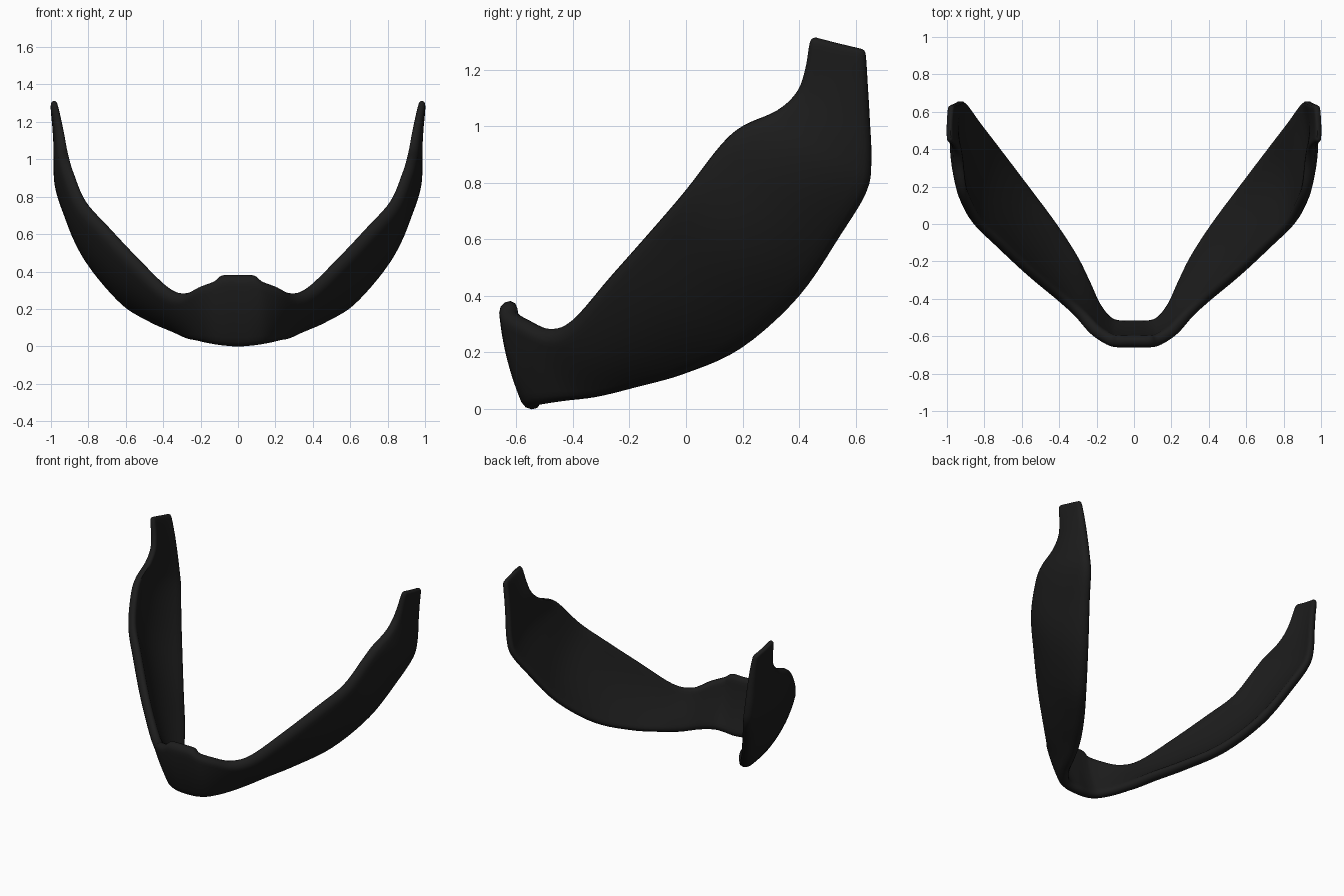
import bpy, bmesh, math
from mathutils import Vector

if "Cube" in bpy.data.objects:
    bpy.data.objects.remove(bpy.data.objects["Cube"])

# Half of the strap: (top edge xyz, bottom edge xyz), from chin centre to tip
HALF = [
    ((0, -.63, .38), (0, -.535, 0)),
    ((.085, -.63, .378), (.08, -.535, .006)),
    ((.13, -.62, .347), (.14, -.51, .016)),
    ((.205, -.575, .318), (.20, -.43, .03)),
    ((.29, -.49, .28), (.25, -.31, .047)),
    ((.39, -.405, .31), (.315, -.17, .083)),
    ((.55, -.27, .465), (.425, 0, .13)),
    ((.71, -.12, .635), (.575, .2, .22)),
    ((.835, 0, .775), (.725, .4, .40)),
    ((.90, .12, .93), (.84, .55, .62)),
    ((.92, .2, 1.0), (.905, .64, .77)),
    ((.932, .32, 1.055), (.928, .656, .88)),
    ((.943, .39, 1.12), (.943, .65, 1.03)),
    ((.96, .42, 1.2), (.958, .643, 1.15)),
    ((.982, .437, 1.295), (.975, .636, 1.25)),
    ((.986, .455, 1.312), (.98, .625, 1.27)),
]
BULGE = [.018, .018, .018, .02, .025, .035, .05, .058, .06, .05, .042, .03, .02, .012, .005, .003]
THICK = [.066, .066, .066, .066, .066, .066, .066, .066, .064, .06, .056, .052, .048, .044, .036, .014]
STEPS, RING = 5, 14


def catmull(a, b, c, d, t):
    return .5 * (2 * b + (c - a) * t + (2 * a - 5 * b + 4 * c - d) * t * t
                 + (3 * b - a - 3 * c + d) * t ** 3)


def resample(vals):
    out = []
    for i in range(len(vals) - 1):
        p = [vals[max(0, min(len(vals) - 1, i + k))] for k in (-1, 0, 1, 2)]
        out += [catmull(*p, s / STEPS) for s in range(STEPS)]
    return out + [vals[-1]]


def mirrored(vals, flip=lambda v: v):
    return [flip(v) for v in reversed(vals[1:])] + vals


flip_x = lambda v: Vector((-v.x, v.y, v.z))
tops = resample(mirrored([Vector(t) for t, b in HALF], flip_x))
bots = resample(mirrored([Vector(b) for t, b in HALF], flip_x))
bulges = resample(mirrored(BULGE))
thicks = resample(mirrored(THICK))

# Loft of rounded, outward-bowed cross-sections
bm = bmesh.new()
rings = []
n = len(tops)
for i in range(n):
    t, b = tops[i], bots[i]
    lo, hi = max(0, i - 2), min(n - 1, i + 2)
    along = (tops[hi] + bots[hi]) - (tops[lo] + bots[lo])
    width = b - t
    out = width.cross(along).normalized()
    r = thicks[i] / 2
    w = width.length
    e = min(r / w, .4)
    profile = []
    for side in (1, -1):
        us = [e + (1 - 2 * e) * k / (RING - 1) for k in range(RING)]
        if side < 0:
            us.reverse()
        profile += [(u, side * r) for u in us]
        # rounded rim
        for k in range(1, 5):
            a = math.pi * k / 5
            u = 1 - e + e * math.sin(a) if side > 0 else e - e * math.sin(a)
            profile.append((u, side * r * math.cos(a)))
    ring = []
    for u, h in profile:
        bow = bulges[i] * 4 * u * (1 - u)
        ring.append(bm.verts.new(t + width * u + out * (bow + h)))
    rings.append(ring)

for r0, r1 in zip(rings, rings[1:]):
    m = len(r0)
    for k in range(m):
        bm.faces.new((r0[k], r0[(k + 1) % m], r1[(k + 1) % m], r1[k]))
bm.faces.new(rings[0])
bm.faces.new(rings[-1])
bmesh.ops.recalc_face_normals(bm, faces=bm.faces)

me = bpy.data.meshes.new("jaw_guard")
bm.to_mesh(me)
bm.free()
guard = bpy.data.objects.new("jaw_guard", me)
bpy.context.collection.objects.link(guard)

# Black finish
mat = bpy.data.materials.new("black_plastic")
mat.diffuse_color = (.012, .012, .012, 1)
mat.use_nodes = True
mat.node_tree.nodes["Principled BSDF"].inputs["Base Color"].default_value = mat.diffuse_color
me.materials.append(mat)

bpy.context.view_layer.objects.active = guard
guard.select_set(True)
bpy.ops.object.shade_smooth_by_angle(angle=math.radians(50))
